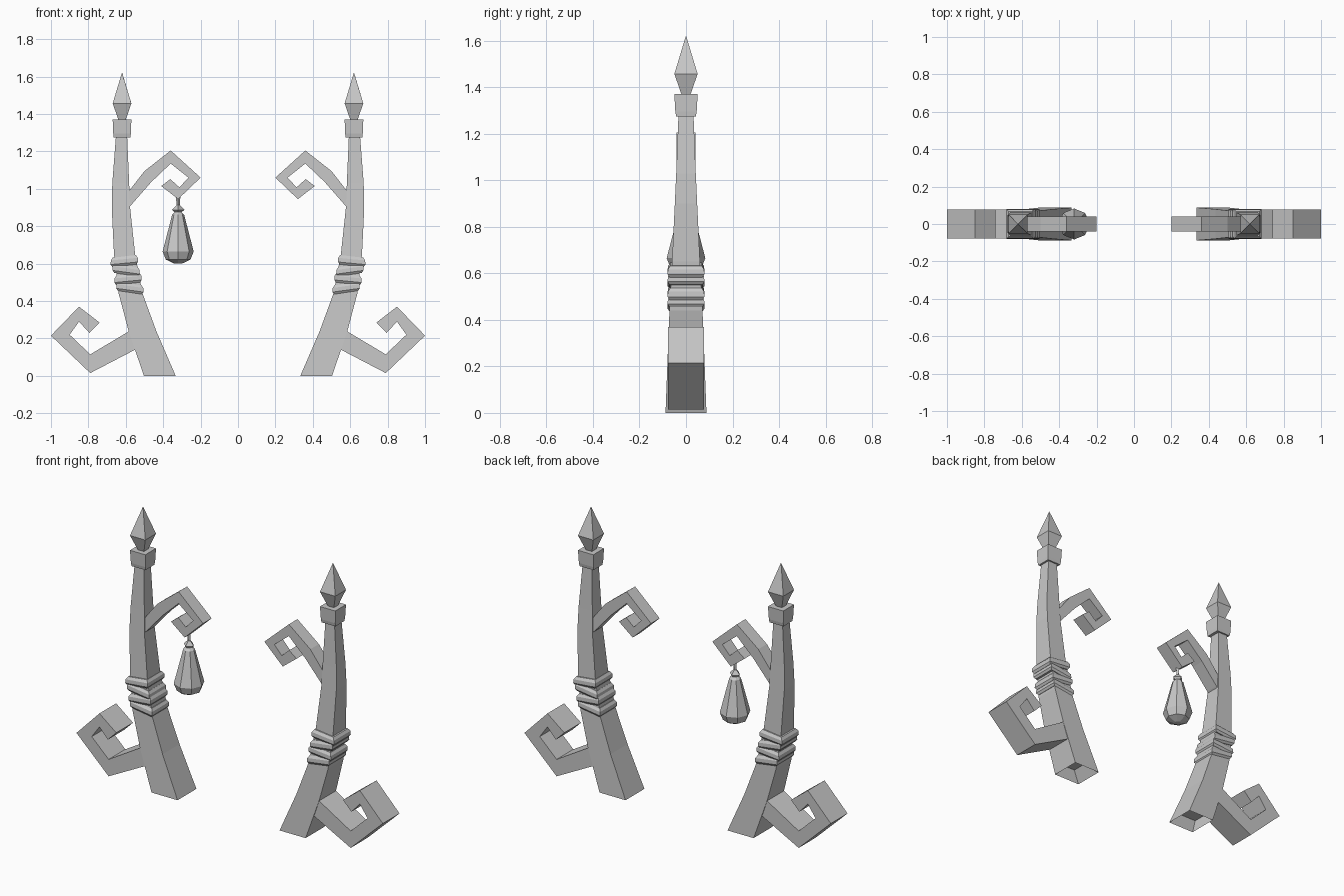
import bpy, bmesh
from math import cos, sin, tau

cube = bpy.data.objects.get("Cube")
if cube:
    bpy.data.objects.remove(cube)

# One stone colour for everything
stone = bpy.data.materials.new("grey stone")
stone.use_nodes = True
GREY = (0.58, 0.58, 0.58, 1)
stone.diffuse_color = GREY
stone.node_tree.nodes["Principled BSDF"].inputs["Base Color"].default_value = GREY


def finish(name, bm):
    bmesh.ops.recalc_face_normals(bm, faces=bm.faces)
    mesh = bpy.data.meshes.new(name)
    bm.to_mesh(mesh)
    bm.free()
    mesh.materials.append(stone)
    obj = bpy.data.objects.new(name, mesh)
    bpy.context.collection.objects.link(obj)
    return obj


def skin(name, rings):
    """Join equal rings of points with quads and close both ends."""
    bm = bmesh.new()
    loops = [[bm.verts.new(p) for p in ring] for ring in rings]
    for a, b in zip(loops, loops[1:]):
        for i in range(len(a)):
            j = (i + 1) % len(a)
            bm.faces.new((a[i], a[j], b[j], b[i]))
    bm.faces.new(loops[0])
    bm.faces.new(loops[-1])
    bmesh.ops.remove_doubles(bm, verts=bm.verts, dist=0.0005)
    return finish(name, bm)


def box_ring(side, x0, x1, hy, z, tilt=0):
    """Rectangular section, tilted along x."""
    return [(side * x0, -hy, z - tilt), (side * x1, -hy, z + tilt),
            (side * x1, hy, z + tilt), (side * x0, hy, z - tilt)]


def slab(name, side, outline, hy):
    """Flat outline in the xz plane given thickness along y."""
    return skin(name, [[(side * x, y, z) for x, z in outline] for y in (-hy, hy)])


def turned(name, x, profile, sides):
    """Faceted solid of revolution from (radius, height) pairs."""
    return skin(name, [[(x + r * cos(tau * i / sides), r * sin(tau * i / sides), z)
                        for i in range(sides)] for r, z in profile])


# Inner x, outer x, half depth, height; starts with the recess under the foot
POST = [(0.375, 0.51, 0.074, 0.07), (0.333, 0.503, 0.088, 0), (0.437, 0.585, 0.079, 0.24),
        (0.51, 0.638, 0.071, 0.44), (0.55, 0.663, 0.06, 0.65), (0.577, 0.675, 0.048, 0.9),
        (0.582, 0.672, 0.042, 1.03), (0.593, 0.652, 0.032, 1.29)]
CAP = [(0.575, 0.665, 0.042, 1.275), (0.573, 0.667, 0.046, 1.295), (0.57, 0.67, 0.05, 1.37)]
FINIAL = [(0.018, 1.365), (0.05, 1.457), (0.0002, 1.622)]

LOWER_SCROLL = [(0.55, 0.14), (0.79, 0.015), (1.0, 0.215), (0.85, 0.37), (0.74, 0.285),
                (0.795, 0.23), (0.85, 0.29), (0.90, 0.22), (0.79, 0.115), (0.58, 0.24),
                (0.54, 0.24), (0.51, 0.15)]
UPPER_SCROLL = [(0.62, 0.94), (0.57, 1.005), (0.50, 1.095), (0.36, 1.205), (0.20, 1.06),
                (0.32, 0.945), (0.41, 1.015), (0.362, 1.052), (0.313, 1.008), (0.265, 1.06),
                (0.36, 1.135), (0.465, 1.035), (0.57, 0.915), (0.62, 0.87)]

for side, label in ((-1, "right"), (1, "left")):
    skin(label + "_post", [box_ring(side, *s) for s in POST])
    skin(label + "_cap", [box_ring(side, *s) for s in CAP])
    skin(label + "_finial", [box_ring(side, 0.62 - r, 0.62 + r, r, z) for r, z in FINIAL])
    slab(label + "_lower_scroll", side, LOWER_SCROLL, 0.078)
    slab(label + "_upper_scroll", side, UPPER_SCROLL, 0.04)

    # Wrapped binding: ridged bands leaning alternately
    for i in range(4):
        z = 0.47 + 0.048 * i
        mid = 0.578 + 0.01 * i
        tilt = 0.01 if i % 2 == 0 else -0.007
        skin(f"{label}_binding_{i + 1}",
             [box_ring(side, mid - w, mid + w, w + 0.006, z + dz, tilt)
              for w, dz in ((0.064, -0.025), (0.073, -0.012), (0.072, 0.01), (0.062, 0.025))])

# Hanging pendant on the right post
turned("pendant_link", -0.32, [(0.012, 0.96), (0.008, 0.905)], 4)
turned("pendant_bead", -0.32, [(0.006, 0.915), (0.033, 0.888), (0.008, 0.865)], 4)
turned("pendant_drop", -0.32, [(0.018, 0.876), (0.032, 0.862), (0.083, 0.665),
                               (0.066, 0.622), (0.02, 0.6)], 8)
